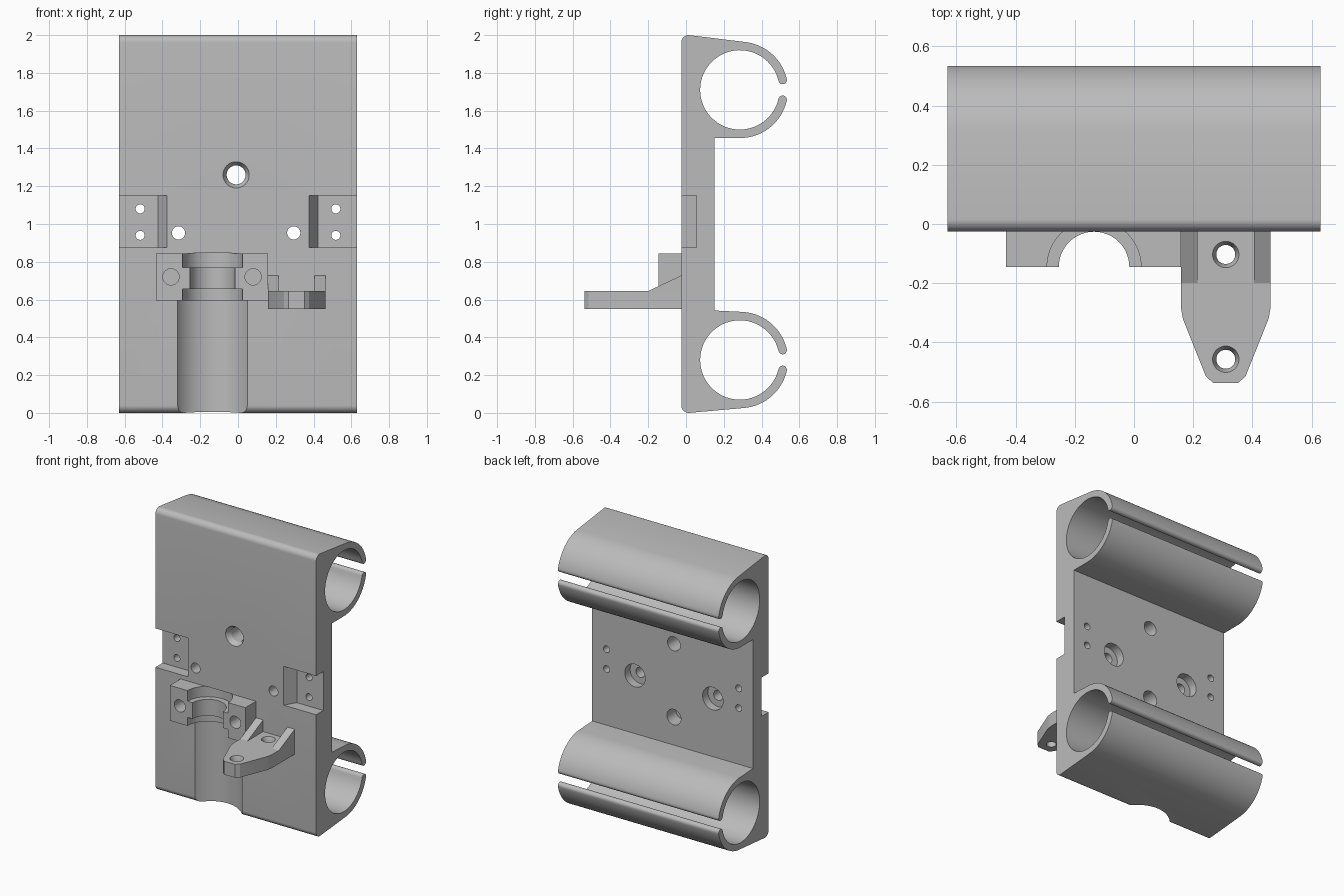
import bpy, bmesh, math
from mathutils import Vector

old = bpy.data.objects.get("Cube")
if old:
    bpy.data.objects.remove(old, do_unlink=True)

GREY = (0.5, 0.5, 0.5, 1)
mat = bpy.data.materials.new("matte_grey")
mat.use_nodes = True
mat.diffuse_color = GREY
mat.node_tree.nodes["Principled BSDF"].inputs["Base Color"].default_value = GREY

HALF = 0.63                      # half width of the carriage
FRONT, BACK = -0.025, 0.15       # plate faces


def prism(name, points, axis, lo, hi):
    """Extrude a closed 2D profile along an axis (x: y,z  y: x,z  z: x,y)."""
    place = {"x": lambda p, t: (t, *p),
             "y": lambda p, t: (p[0], t, p[1]),
             "z": lambda p, t: (*p, t)}[axis]
    bm = bmesh.new()
    face = bm.faces.new([bm.verts.new(place(p, lo)) for p in points])
    ext = bmesh.ops.extrude_face_region(bm, geom=[face])
    step = Vector(place((0, 0), hi - lo))
    bmesh.ops.translate(bm, vec=step, verts=[v for v in ext["geom"] if isinstance(v, bmesh.types.BMVert)])
    bmesh.ops.recalc_face_normals(bm, faces=bm.faces)
    return finish(name, bm)


def finish(name, bm):
    mesh = bpy.data.meshes.new(name)
    bm.to_mesh(mesh)
    bm.free()
    mesh.materials.append(mat)
    obj = bpy.data.objects.new(name, mesh)
    bpy.context.collection.objects.link(obj)
    return obj


def box(name, x, y, z):
    return prism(name, [(x[0], y[0]), (x[1], y[0]), (x[1], y[1]), (x[0], y[1])], "z", *z)


def rod(axis, a, b, r, lo, hi, r_hi=None, n=48):
    """Round cutter along an axis; r_hi makes it a cone."""
    obj = prism("cutter", arc(a, b, r, 0, 360 - 360 / n, n - 1), axis, lo, hi)
    if r_hi is not None:
        k = {"x": 0, "y": 1, "z": 2}[axis]
        centre = Vector({"y": (a, hi, b), "z": (a, b, hi)}[axis])
        for v in obj.data.vertices:
            if abs(v.co[k] - hi) < 1e-5:
                v.co = centre + (v.co - centre) * r_hi / r
    return obj


def arc(a, b, r, start, end, n):
    angles = [math.radians(start + (end - start) * i / n) for i in range(n + 1)]
    return [(a + r * math.cos(t), b + r * math.sin(t)) for t in angles]


def cut(obj, cutters):
    for c in cutters:
        c.hide_render = True
        m = obj.modifiers.new("cut", "BOOLEAN")
        m.operation, m.solver, m.object = "DIFFERENCE", "EXACT", c
    bpy.context.view_layer.update()
    deps = bpy.context.evaluated_depsgraph_get()
    mesh = bpy.data.meshes.new_from_object(obj.evaluated_get(deps))
    obj.modifiers.clear()
    obj.data = mesh
    for c in cutters:
        bpy.data.objects.remove(c, do_unlink=True)


def clamp_ring(cz, start, end):
    """Split ring profile with rounded lips, from outer start to outer end angle."""
    cy, outer, inner, gap = 0.285, 0.255, 0.21, 13
    mid, lip = (outer + inner) / 2, (outer - inner) / 2

    def lip_cap(angle, first):
        t = math.radians(angle)
        return arc(cy + mid * math.cos(t), cz + mid * math.sin(t), lip,
                   angle + first, angle + first + 180, 10)[1:-1]
    return (arc(cy, cz, outer, start, -gap, 24) + lip_cap(-gap, 0)
            + arc(cy, cz, inner, 360 - gap, gap, 72) + lip_cap(gap, 180)
            + arc(cy, cz, outer, gap, end, 24))


# Carriage plate with two split tube clamps, as one side profile
corner = 0.04
profile = (arc(FRONT + corner, corner, corner, 180, 270, 8)
           + clamp_ring(0.28, -84, 87)
           + [(BACK, 0.542), (BACK, 1.455)]
           + clamp_ring(1.71, -90, 84)
           + arc(FRONT + corner, 2 - corner, corner, 90, 180, 8))
body = prism("carriage_body", profile, "x", -HALF, HALF)

# Barrel seat: wide channel below, two collars and a narrow neck above
SEAT_X, SEAT_Y = -0.135, -0.145


def collars():
    return [rod("z", SEAT_X, SEAT_Y, 0.159, lo, hi) for lo, hi in ((0.58, 0.655), (0.77, 0.846))]


cutters = collars() + [rod("z", SEAT_X, SEAT_Y, 0.22, -0.1, 0.595, n=64)]

# Plate holes: countersunk centre hole, blind rear hole, two rear counterbores
cutters += [rod("y", -0.01, 1.26, 0.05, -0.1, 0.2),
            rod("y", -0.01, 1.26, 0.07, FRONT - 0.001, 0.01, 0.05),
            rod("y", -0.01, 0.74, 0.055, 0.05, 0.2)]
for x in (-0.315, 0.295):
    cutters += [rod("y", x, 0.953, 0.035, -0.1, 0.2), rod("y", x, 0.953, 0.08, 0.09, 0.2)]

# Side pockets with a slanted inner wall and two screw holes each
for s in (-1, 1):
    pocket = [(s * 0.376, FRONT), (s * 0.423, 0.055), (s * 0.7, 0.055),
              (s * 0.7, -0.1), (s * 0.376, -0.1)]
    cutters.append(prism("cutter", pocket, "z", 0.875, 1.15))
    cutters += [rod("y", s * 0.518, z, 0.024, -0.1, 0.2, n=24) for z in (0.94, 1.08)]

# Blind screw holes shared by the plate and the mounting block
SCREWS = (-0.355, 0.08)
cutters += [rod("y", x, 0.72, 0.043, -0.2, 0.05) for x in SCREWS]
cut(body, cutters)

# Mounting block
block = box("mounting_block", (-0.433, 0.159), (SEAT_Y, -0.02), (0.595, 0.845))
cut(block, collars() + [rod("z", SEAT_X, SEAT_Y, 0.119, 0.5, 0.9)]
    + [rod("y", x, 0.72, 0.043, -0.2, 0.05) for x in SCREWS])

# Tapered support arm with two countersunk holes
ARM_X = 0.31
half = [(0.152, -0.02), (0.152, -0.28), (0.145, -0.32), (0.067, -0.515), (0.042, -0.537)]
outline = [(ARM_X - w, y) for w, y in half] + [(ARM_X + w, y) for w, y in reversed(half)]
arm = prism("support_arm", outline, "z", 0.55, 0.645)
holes = []
for y in (-0.103, -0.457):
    holes += [rod("z", ARM_X, y, 0.032, 0.5, 0.7),
              rod("z", ARM_X, y, 0.032, 0.615, 0.646, 0.045)]
cut(arm, holes)

# Sloped gusset ribs on the arm
ribs = []
for side, x in (("right", 0.158), ("left", 0.405)):
    ribs.append(prism(side + "_gusset", [(-0.2, 0.645), (-0.02, 0.73), (-0.02, 0.645)],
                      "x", x, x + 0.057))

# Smooth curved walls, keep machined edges crisp
bpy.ops.object.select_all(action="DESELECT")
for obj in [body, block, arm] + ribs:
    obj.select_set(True)
bpy.context.view_layer.objects.active = body
bpy.ops.object.shade_smooth_by_angle(angle=math.radians(25))
